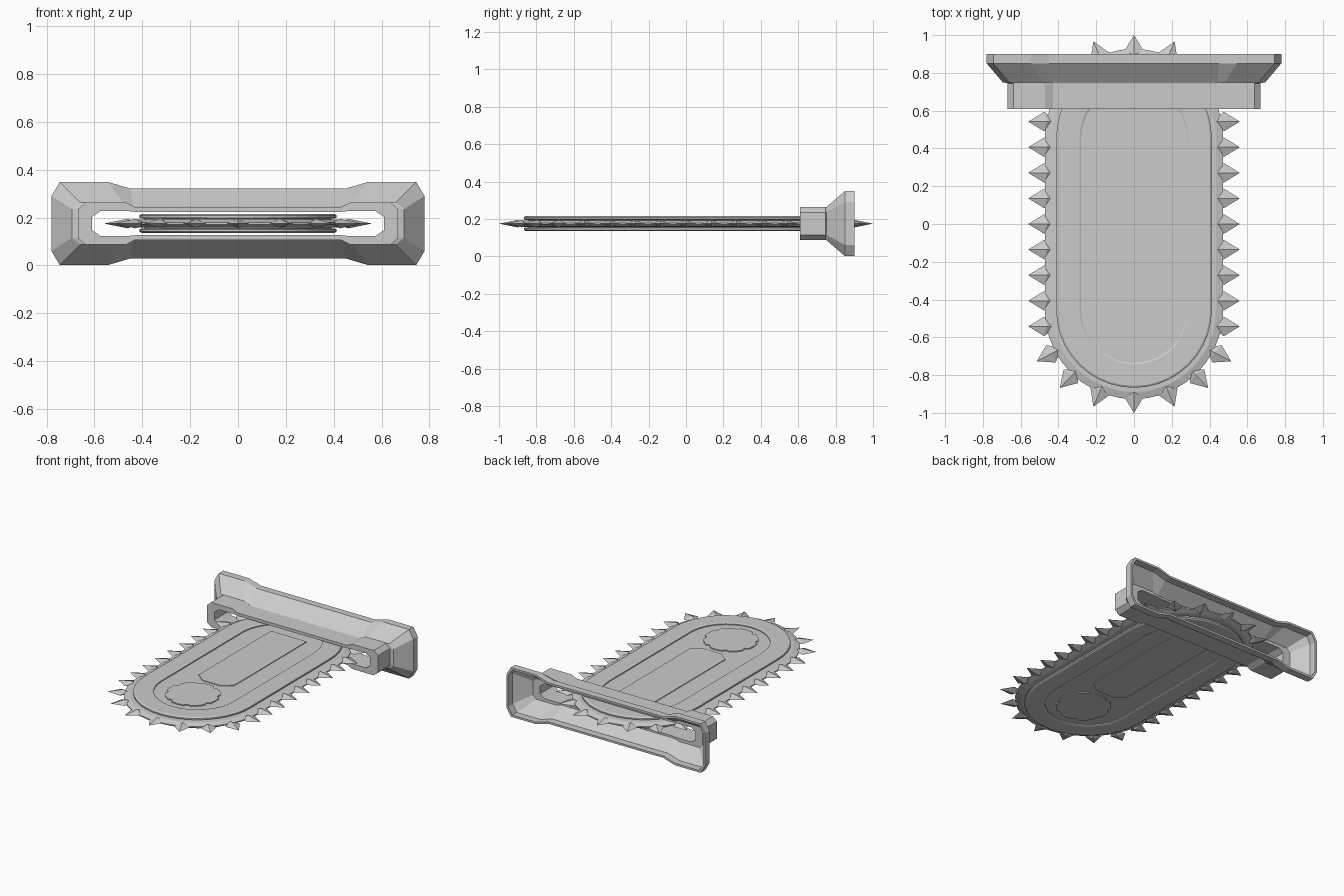
import bpy, bmesh
from math import sin, cos, pi, atan2

if "Cube" in bpy.data.objects:
    bpy.data.objects.remove(bpy.data.objects["Cube"])

ZC = 0.175   # mid-plane of the blade
CY = 0.455   # centre of the rounded blade ends


def finish(name, bm):
    bmesh.ops.recalc_face_normals(bm, faces=bm.faces)
    me = bpy.data.meshes.new(name)
    bm.to_mesh(me)
    bm.free()
    ob = bpy.data.objects.new(name, me)
    bpy.context.collection.objects.link(ob)
    return ob


def loft(bm, sections, closed=False):
    """Bridge equal-length point loops; cap the ends or close into a ring."""
    loops = [[bm.verts.new(p) for p in s] for s in sections]
    n = len(loops[0])
    pairs = list(zip(loops, loops[1:]))
    if closed:
        pairs.append((loops[-1], loops[0]))
    for a, b in pairs:
        for i in range(n):
            j = (i + 1) % n
            bm.faces.new((a[i], a[j], b[j], b[i]))
    if not closed:
        bm.faces.new(loops[0])
        bm.faces.new(loops[-1])


def stadium(r, z, n=20):
    pts = []
    for s in (1, -1):
        for i in range(n + 1):
            a = pi * i / n
            pts.append((s * r * cos(a), s * (CY + r * sin(a)), ZC + z))
    return pts


def frame_loop(y, xe, zc, xc, ze, xi, xm, zm):
    """Wide slot outline: tall chamfered ends with a lower middle."""
    q = [(xe, zc), (xc, ze), (xi, ze), (xm, zm)]
    upper = q + [(-x, z) for x, z in reversed(q)]
    full = upper + [(x, -z) for x, z in reversed(upper)]
    return [(x, y, ZC + z) for x, z in full]


# Wall frame: collar, flared mouth, hollow back and through slot
slot = (0.61, 0.028, 0.575, 0.052, 0.46, 0.42, 0.048)
collar = (0.67, 0.06, 0.638, 0.088, 0.47, 0.43, 0.069)
base = (0.695, 0.06, 0.66, 0.088, 0.48, 0.44, 0.071)
rim = (0.78, 0.115, 0.745, 0.174, 0.545, 0.45, 0.146)
inner = (0.765, 0.108, 0.733, 0.16, 0.548, 0.453, 0.132)
floor = (0.665, 0.05, 0.64, 0.074, 0.482, 0.442, 0.062)
bm = bmesh.new()
loft(bm, [frame_loop(y, *p) for y, p in (
    (0.61, slot), (0.61, collar), (0.745, collar), (0.75, base),
    (0.85, rim), (0.90, rim), (0.90, inner), (0.85, inner),
    (0.765, floor), (0.765, slot))], closed=True)
finish("wall_frame", bm)

# Blade core between the two guide rings
bm = bmesh.new()
loft(bm, [stadium(0.39, -0.029), stadium(0.39, 0.029)])
finish("blade_core", bm)

# Raised guide rings on both faces
bm = bmesh.new()
for s in (1, -1):
    loft(bm, [stadium(r, s * z) for r, z in (
        (0.28, 0.02), (0.40, 0.02), (0.412, 0.024), (0.412, 0.034),
        (0.402, 0.04), (0.288, 0.04), (0.28, 0.036))], closed=True)
finish("guide_rings", bm)

# Thin chain band with a sharpened outer edge
bm = bmesh.new()
loft(bm, [stadium(r, z) for r, z in (
    (0.37, -0.018), (0.435, -0.016), (0.472, -0.004),
    (0.472, 0.004), (0.435, 0.016), (0.37, 0.018))], closed=True)
finish("chain_band", bm)

# Pyramid teeth around the band
tips = [(0.56 * s, 0.1355 * i, 0 if s > 0 else pi) for i in range(-4, 5) for s in (1, -1)]
for sy in (1, -1):
    for x, y in ((0.515, 0.727), (0.393, 0.868), (0.215, 0.967), (0, 1.0)):
        for sx in ((1, -1) if x else (1,)):
            tips.append((sx * x, sy * y, atan2(sy * (y - CY), sx * x)))
bm = bmesh.new()
for x, y, a in tips:
    def pt(d, t, z):
        return bm.verts.new((x + d * cos(a) - t * sin(a),
                             y + d * sin(a) + t * cos(a), ZC + z))
    tip, back = pt(0, 0, 0), pt(-0.15, 0, 0)
    mid = [pt(-0.085, 0.052, 0), pt(-0.10, 0, 0.02),
           pt(-0.085, -0.052, 0), pt(-0.10, 0, -0.02)]
    for i in range(4):
        bm.faces.new((tip, mid[i], mid[(i + 1) % 4]))
        bm.faces.new((back, mid[(i + 1) % 4], mid[i]))
finish("teeth", bm)


def plate(name, outline, h):
    bm = bmesh.new()
    loft(bm, [[(x, y, ZC + z) for x, y in outline] for z in (-h, h)])
    finish(name, bm)


# Long centre panel with chamfered front corners
plate("centre_panel", [(0.14, 0.57), (-0.14, 0.57), (-0.14, -0.24),
                       (-0.07, -0.295), (0.07, -0.295), (0.14, -0.24)], 0.034)

# Eight-lobed drive hub
hub = []
for k in range(8):
    for r, d in ((0.163, -20), (0.178, -15), (0.178, 0), (0.178, 15), (0.163, 20)):
        a = (45 * k + d) * pi / 180
        hub.append((r * cos(a), -0.505 + r * sin(a)))
plate("drive_hub", hub, 0.036)
